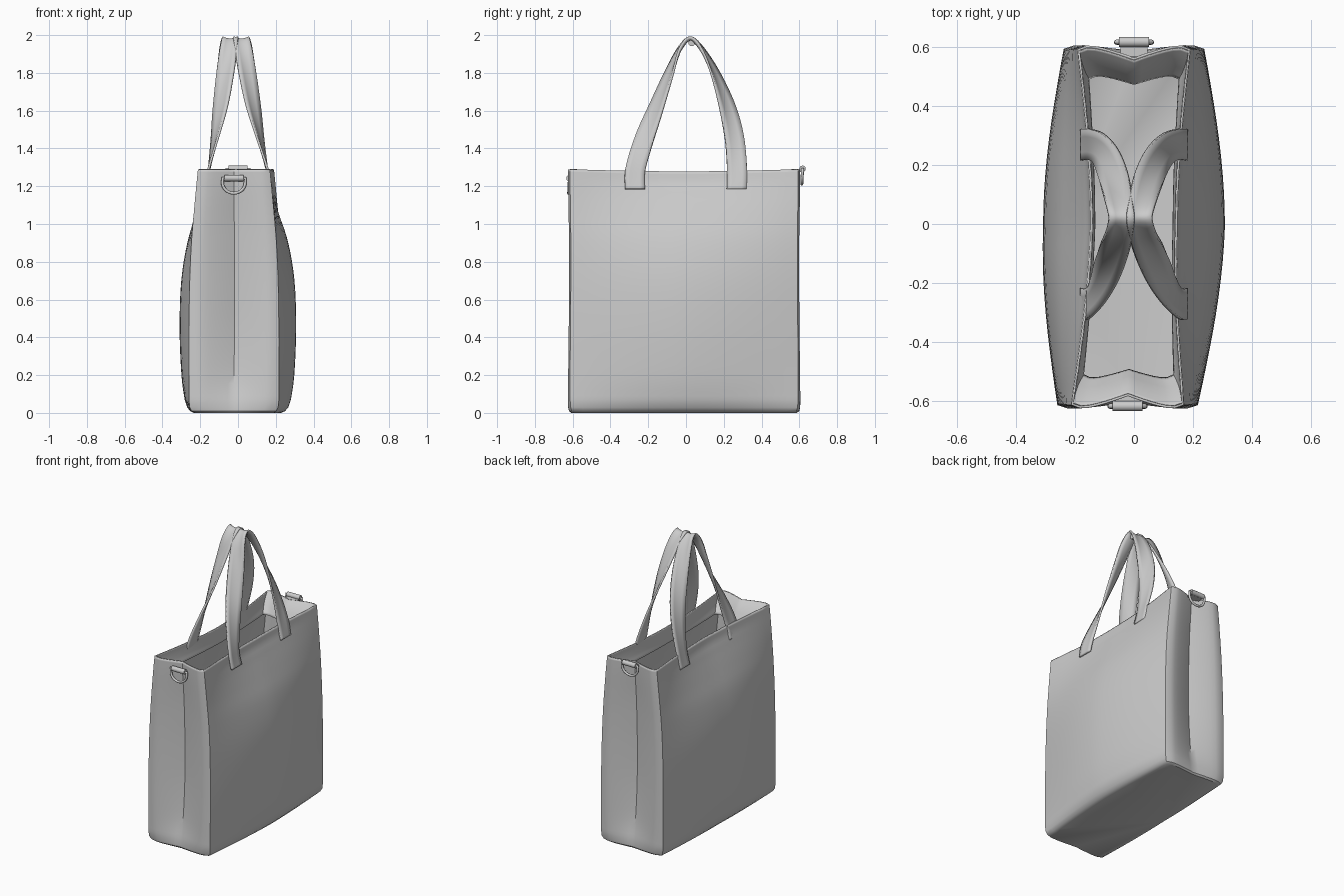
import bpy, bmesh, math
from mathutils import Vector

if "Cube" in bpy.data.objects:
    bpy.data.objects.remove(bpy.data.objects["Cube"])


def finish(name, bm, thickness=0.0, angle=35):
    bmesh.ops.recalc_face_normals(bm, faces=bm.faces)
    me = bpy.data.meshes.new(name)
    bm.to_mesh(me)
    bm.free()
    ob = bpy.data.objects.new(name, me)
    bpy.context.collection.objects.link(ob)
    if thickness:
        mod = ob.modifiers.new("thickness", 'SOLIDIFY')
        mod.thickness = thickness
        mod.offset = 0
    bpy.ops.object.select_all(action='DESELECT')
    ob.select_set(True)
    bpy.context.view_layer.objects.active = ob
    bpy.ops.object.shade_smooth_by_angle(angle=math.radians(angle))
    return ob


def spline(keys, steps):
    """Catmull-Rom interpolation through tuples of any length."""
    out = []
    n = len(keys)
    for i in range(n - 1):
        p = [keys[max(0, min(n - 1, i + k))] for k in (-1, 0, 1, 2)]
        for s in range(steps):
            t = s / steps
            out.append([0.5 * (2 * b + (c - a) * t + (2 * a - 5 * b + 4 * c - d) * t * t
                               + (3 * b - a - 3 * c + d) * t ** 3) for a, b, c, d in zip(*p)])
    return out + [list(keys[-1])]


def ring(z, mid, end, hy, notch):
    """Bag cross-section: bowed long sides, ends folded inward at the middle."""
    n, m, cr = 20, 14, 0.018
    pts = []

    def width(y):
        return end + (mid - end) * math.cos(math.pi / 2 * y / (hy - cr))

    for sgn in (1, -1):
        for i in range(n):
            y = sgn * (hy - cr) * (-1 + 2 * i / n)
            pts.append((sgn * width(y), y))
        for i in range(m):
            t = 1 - 2 * i / m
            y = hy - notch * (1 - abs(t)) ** 1.4 - cr * t ** 8
            pts.append((sgn * end * t, sgn * y))
    sag = 0.012 if z > 1.2 else 0
    return [Vector((x - 0.022 * max(0, -y / 0.61), y - 0.010,
                    z - sag * math.cos(math.pi / 2 * min(1, abs(y) / 0.62)))) for x, y in pts]


def loft(name, sections, cap=False, thickness=0.0):
    bm = bmesh.new()
    rows = [[bm.verts.new(p) for p in ring(*s)] for s in sections]
    for a, b in zip(rows, rows[1:]):
        for i in range(len(a)):
            j = (i + 1) % len(a)
            bm.faces.new((a[i], a[j], b[j], b[i]))
    if cap:
        bm.faces.new(rows[0])
    return finish(name, bm, thickness)


# Outer shell: height, half width at middle, half width at ends, half length, fold depth
lower = [(0.004, .228, .208, .600, .015), (0.012, .246, .222, .611, .02), (0.03, .262, .231, .616, .025)]
upper = spline([(0.07, .276, .235, .619, .035), (0.2, .294, .235, .619, .06),
                (0.45, .304, .235, .617, .075), (0.7, .295, .231, .615, .075),
                (0.9, .262, .222, .615, .07), (1.05, .213, .210, .617, .065),
                (1.2, .160, .196, .619, .055), (1.29, .143, .187, .619, .05)], 4)
loft("bag_body", lower + upper, cap=True, thickness=0.008)

# Facing turned inward from the rim
loft("rim_facing", spline([(1.29, .141, .185, .614, .05), (1.26, .139, .180, .585, .05),
                           (1.22, .136, .170, .552, .045), (1.17, .133, .153, .518, .035)], 3),
     thickness=0.004)

# Handles: centre position, width direction, width
HANDLE = [(.177, -.270, 1.185, 0, 1, 0, .105), (.155, -.268, 1.29, 0, 1, -.1, .105),
          (.120, -.222, 1.45, .35, .9, -.25, .105), (.088, -.158, 1.62, .7, .65, -.2, .105),
          (.060, -.090, 1.80, .9, .4, -.1, .10), (.040, -.037, 1.93, 1, .1, 0, .09),
          (.030, .020, 1.988, 1, 0, 0, .085), (.040, .080, 1.94, 1, -.1, 0, .09),
          (.060, .155, 1.80, .9, -.4, -.1, .10), (.088, .220, 1.62, .6, -.7, -.2, .105),
          (.120, .258, 1.45, .3, -.95, -.2, .105), (.155, .270, 1.29, 0, -1, -.1, .105),
          (.177, .268, 1.185, 0, -1, 0, .105)]


def handle(name, side):
    bm = bmesh.new()
    rows = []
    path = spline(HANDLE, 6)
    for k, v in enumerate(path):
        c, w = Vector(v[:3]), Vector(v[3:6]).normalized() * v[6]
        tan = Vector(path[min(k + 1, len(path) - 1)][:3]) - Vector(path[max(k - 1, 0)][:3])
        nor = tan.cross(w).normalized()
        row = []
        for i in range(5):
            u = i / 4 - 0.5
            # cross-section cups slightly away from the rim
            cup = 0.012 * (1 - 4 * u * u) * math.sin(math.pi * k / (len(path) - 1))
            p = c + w * u + nor * cup
            row.append(bm.verts.new((side * p.x - 0.012 * max(0, (p.z - 1.29) / 0.7), p.y, p.z)))
        rows.append(row)
    for a, b in zip(rows, rows[1:]):
        for i in range(4):
            bm.faces.new((a[i], a[i + 1], b[i + 1], b[i]))
    return finish(name, bm, 0.012, 40)


handle("right_handle", 1)
handle("left_handle", -1)

# Folded edge hanging under the top of the handles
bm = bmesh.new()
bmesh.ops.create_cone(bm, cap_ends=True, segments=16, radius1=.017, radius2=.017, depth=.11)
for v in bm.verts:
    v.co = Vector((-.015 + v.co.z, .03 + v.co.x, 1.958 + v.co.y))
finish("handle_fold", bm)


# D-ring hardware at each end
def d_ring(prefix, x, y, z, tilt):
    cu = bpy.data.curves.new(prefix + "_d_ring", 'CURVE')
    cu.dimensions = '3D'
    cu.bevel_depth = 0.008
    cu.bevel_resolution = 3
    sp = cu.splines.new('POLY')
    arc = [(.06, 0)] + [(.06 * math.cos(a), -.025 - .055 * math.sin(a))
                        for a in (math.pi * i / 16 for i in range(17))] + [(-.06, 0)]
    sp.points.add(len(arc) - 1)
    for p, (u, v) in zip(sp.points, arc):
        p.co = (x + u, y + tilt * v, z + v, 1)
    sp.use_cyclic_u = True
    ob = bpy.data.objects.new(prefix + "_d_ring", cu)
    bpy.context.collection.objects.link(ob)

    # Leather loop rolled round the ring's bar, with a tab back to the fold
    bm = bmesh.new()
    bmesh.ops.create_cone(bm, cap_ends=True, segments=20, radius1=.017, radius2=.017, depth=.10)
    for v in bm.verts:
        v.co = Vector((x + v.co.z, y + v.co.x, z + v.co.y))
    finish(prefix + "_ring_loop", bm)
    bm = bmesh.new()
    bmesh.ops.create_cube(bm, size=1)
    inward = -math.copysign(1, y)
    for v in bm.verts:
        v.co = Vector((x + v.co.x * .09, y + inward * (.025 + v.co.y * .05), z - .012 + v.co.z * .012))
    finish(prefix + "_ring_tab", bm)


d_ring("front", -.022, -.617, 1.243, 0.05)
d_ring("back", 0.0, .617, 1.292, 0.05)
